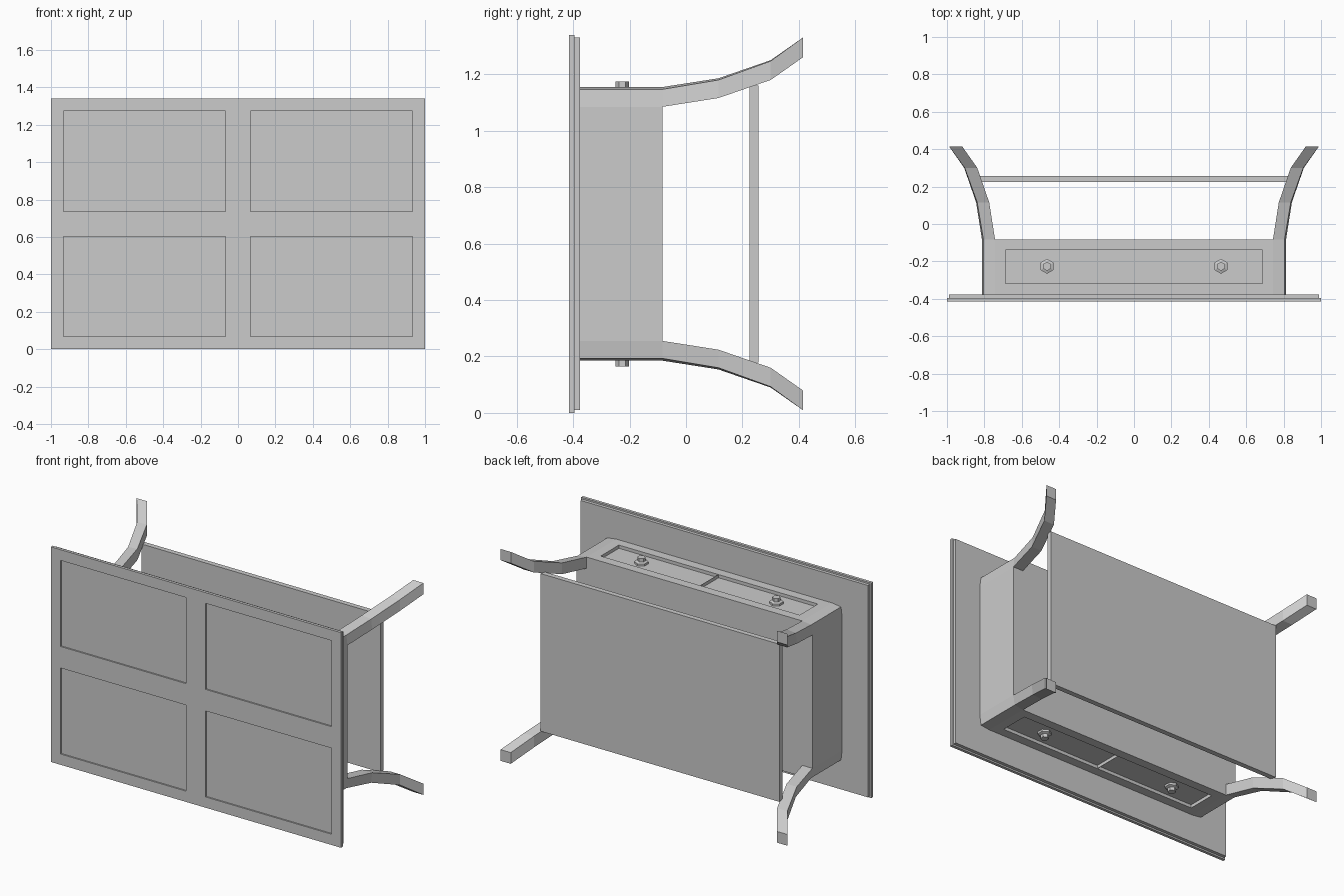
import bpy, bmesh
from math import sin, cos, tau
from mathutils import Vector

if "Cube" in bpy.data.objects:
    bpy.data.objects.remove(bpy.data.objects["Cube"])

MID = 0.67  # height of the symmetry plane


def finish(name, bm):
    bmesh.ops.recalc_face_normals(bm, faces=bm.faces[:])
    me = bpy.data.meshes.new(name)
    bm.to_mesh(me)
    bm.free()
    ob = bpy.data.objects.new(name, me)
    bpy.context.collection.objects.link(ob)
    return ob


def box_bm(lo, hi):
    bm = bmesh.new()
    bmesh.ops.create_cube(bm, size=1)
    for v in bm.verts:
        v.co = [(a + b) / 2 + c * (b - a) for a, b, c in zip(lo, hi, v.co)]
    return bm


def box(name, lo, hi):
    return finish(name, box_bm(lo, hi))


def recess(bm, faces, margin, depth):
    """Inset each face and push it inwards."""
    bmesh.ops.inset_individual(bm, faces=faces, thickness=margin, use_even_offset=True)
    for f in faces:
        n = f.normal.copy()
        new = bmesh.ops.extrude_discrete_faces(bm, faces=[f])["faces"][0]
        bmesh.ops.translate(bm, vec=-n * depth, verts=new.verts[:])


def loft(name, rings):
    bm = bmesh.new()
    loops = [[bm.verts.new(p) for p in r] for r in rings]
    n = len(loops[0])
    for a, b in zip(loops, loops[1:]):
        for i in range(n):
            j = (i + 1) % n
            bm.faces.new((a[i], a[j], b[j], b[i]))
    bm.faces.new(loops[0])
    bm.faces.new(loops[-1])
    return finish(name, bm)


# Table top: outer layer with four shallow panels, slightly smaller layer behind
bm = box_bm((-1, -0.414, 0), (1, -0.396, 1.34))
for co, no in (((0, 0, 0), (1, 0, 0)), ((0, 0, MID), (0, 0, 1))):
    bmesh.ops.bisect_plane(bm, geom=bm.verts[:] + bm.edges[:] + bm.faces[:],
                           plane_co=co, plane_no=no)
bm.normal_update()
recess(bm, [f for f in bm.faces if f.normal.y < -0.9], 0.067, 0.009)
finish("table_top", bm)
box("table_top_backing", (-0.99, -0.396, 0.01), (0.99, -0.376, 1.33))

# Apron with a recessed drawer field on both long sides
bm = box_bm((-0.743, -0.376, MID - 0.485), (0.743, -0.083, MID + 0.485))
bm.normal_update()
recess(bm, [f for f in bm.faces if abs(f.normal.z) > 0.9], 0.057, 0.02)
finish("apron", bm)

for s in (-1, 1):
    # End panels between the legs
    xs = sorted((s * 0.743, s * 0.813))
    box("apron_end", (xs[0], -0.376, MID - 0.415), (xs[1], -0.083, MID + 0.415))

    # Thin divider between the two drawers
    zs = sorted((MID + s * 0.465, MID + s * 0.485))
    box("drawer_divider", (-0.001, -0.319, zs[0]), (0.001, -0.14, zs[1]))

    # Stepped hexagonal drawer knobs
    for x in (-0.465, 0.465):
        rings = [[(x + r * sin(k * tau / 6), -0.226 + r * cos(k * tau / 6), MID + s * h)
                  for k in range(6)]
                 for r, h in ((0.04, 0.46), (0.04, 0.478), (0.024, 0.484), (0.024, 0.505))]
        loft("drawer_knob", rings)

    # Splayed legs: square section whose outer corner is slightly pulled in at the apron
    for sx in (-1, 1):
        rings = []
        for y, off, pull in ((-0.376, 0, 0.008), (-0.083, 0, 0.008), (0.115, 0.031, 0.006),
                             (0.3, 0.095, 0.003), (0.414, 0.175, 0)):
            section = ((0.743, 0.415), (0.813, 0.415),
                       (0.813 - pull, 0.485 - pull), (0.743, 0.485))
            rings.append([Vector((sx * (a + off), y, MID + s * (b + off))) for a, b in section])
        loft("leg", rings)

# Lower shelf
box("shelf", (-0.823, 0.225, MID - 0.491), (0.823, 0.257, MID + 0.491))
